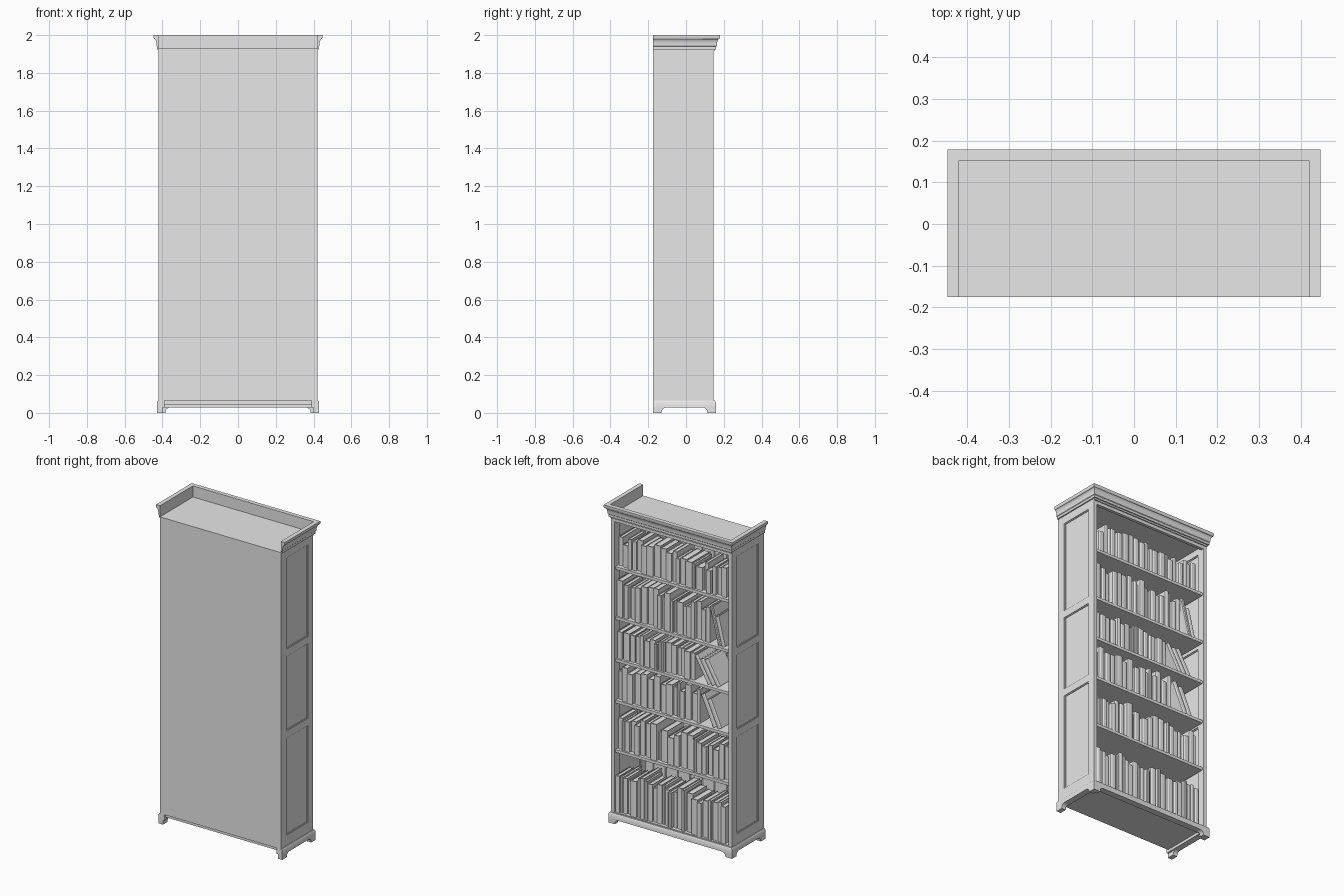
import bpy, bmesh, math, random
from mathutils import Matrix, Vector

random.seed(4)
old = bpy.data.objects.get("Cube")
if old:
    bpy.data.objects.remove(old, do_unlink=True)

GREY = (0.8, 0.8, 0.8, 1)
mat = bpy.data.materials.new("plain_grey")
mat.use_nodes = True
mat.diffuse_color = GREY
mat.node_tree.nodes["Principled BSDF"].inputs["Base Color"].default_value = GREY


def finish(bm, name, smooth=False):
    bmesh.ops.recalc_face_normals(bm, faces=bm.faces[:])
    mesh = bpy.data.meshes.new(name)
    bm.to_mesh(mesh)
    bm.free()
    mesh.materials.append(mat)
    obj = bpy.data.objects.new(name, mesh)
    bpy.context.collection.objects.link(obj)
    if smooth:
        bpy.ops.object.select_all(action='DESELECT')
        obj.select_set(True)
        bpy.context.view_layer.objects.active = obj
        bpy.ops.object.shade_smooth_by_angle(angle=math.radians(35))
    return obj


def add_prism(bm, pts, axis, lo, hi, matrix=None):
    """Extrude a flat outline along an axis from lo to hi."""
    place = {'x': lambda p, q, t: (t, p, q),
             'y': lambda p, q, t: (p, t, q),
             'z': lambda p, q, t: (p, q, t)}[axis]
    m = matrix or Matrix()
    rings = [[bm.verts.new(m @ Vector(place(p, q, t))) for p, q in pts] for t in (lo, hi)]
    n = len(pts)
    bm.faces.new(rings[0])
    bm.faces.new(rings[1])
    for i in range(n):
        j = (i + 1) % n
        bm.faces.new((rings[0][i], rings[0][j], rings[1][j], rings[1][i]))


def add_box(bm, x, y, z, matrix=None):
    rect = [(x[0], y[0]), (x[1], y[0]), (x[1], y[1]), (x[0], y[1])]
    add_prism(bm, rect, 'z', z[0], z[1], matrix)


def box(name, x, y, z):
    bm = bmesh.new()
    add_box(bm, x, y, z)
    return finish(bm, name)


def wrap(name, profile, x, y, back):
    """Sweep a closed (offset, z) profile round three sides with mitred corners."""
    bm = bmesh.new()
    rings = []
    for sx, at_back in ((-1, True), (-1, False), (1, False), (1, True)):
        rings.append([bm.verts.new((sx * (x + o), back if at_back else y + o, z))
                      for o, z in profile])
    n = len(profile)
    for a, b in zip(rings, rings[1:]):
        for i in range(n):
            j = (i + 1) % n
            bm.faces.new((a[i], a[j], b[j], b[i]))
    bm.faces.new(rings[0])
    bm.faces.new(rings[-1])
    return finish(bm, name, smooth=True)


X, BACK, FRONT = 0.42, -0.175, 0.145
INNER = 0.396
BOTTOM, TOP = 0.065, 1.93

# Sides: stiles, rails, thin recessed panels with a bead round each
STILES = (-0.12, 0.095)
PANELS = ((0.13, 0.74), (0.785, 1.255), (1.30, 1.875))
for name, s in (("left", 1), ("right", -1)):
    def span(a, b):
        return tuple(sorted((s * a, s * b)))
    bm = bmesh.new()
    full = span(INNER, X)
    add_box(bm, full, (BACK, STILES[0]), (BOTTOM, TOP))
    add_box(bm, full, (STILES[1], FRONT), (BOTTOM, TOP))
    edges = [BOTTOM] + [z for pair in PANELS for z in pair] + [TOP]
    for lo, hi in zip(edges[::2], edges[1::2]):
        add_box(bm, full, STILES, (lo, hi))
    finish(bm, name + "_side_frame")
    bm = bmesh.new()
    for lo, hi in PANELS:
        add_box(bm, span(INNER + 0.008, X - 0.008), STILES, (lo, hi))
        bead, w = span(INNER + 0.004, X - 0.004), 0.005
        for z in (lo, hi - w):
            add_box(bm, bead, STILES, (z, z + w))
        for y in (STILES[0], STILES[1] - w):
            add_box(bm, bead, (y, y + w), (lo + w, hi - w))
    finish(bm, name + "_side_panels")

# Back made of planks with V grooves on the inner face
inside, groove = BACK + 0.012, 0.004
outline = [(-INNER, BACK), (INNER, BACK), (INNER, inside)]
for k in range(4, -5, -1):
    gx = k * 0.085
    outline += [(gx + groove, inside), (gx, inside - groove), (gx - groove, inside)]
outline.append((-INNER, inside))
bm = bmesh.new()
add_prism(bm, outline, 'z', BOTTOM, TOP)
finish(bm, "back_planks")

# Bottom, top, header rail and shelves
box("bottom_board", (-INNER, INNER), (inside, FRONT), (BOTTOM - 0.02, BOTTOM + 0.005))
box("top_board", (-X, X), (BACK, 0.152), (TOP - 0.015, TOP))
box("header_rail", (-INNER, INNER), (FRONT - 0.02, FRONT), (1.895, TOP - 0.015))
SHELVES = (0.45, 0.76, 1.02, 1.285, 1.60)
for i, z in enumerate(SHELVES):
    box("shelf_%d" % (i + 1), (-INNER, INNER), (inside, 0.135), (z - 0.009, z + 0.009))

# Crown moulding with a cove, open at the rear
crown = [(0, 1.925), (0.008, 1.925), (0.008, 1.94), (0.011, 1.943)]
for k in range(7):
    a = k / 6 * math.pi / 2
    crown.append((0.024 - 0.013 * math.cos(a), 1.943 + 0.037 * math.sin(a)))
crown += [(0.027, 1.985), (0.027, 2.0), (0, 2.0)]
wrap("crown_moulding", crown, X, 0.152, BACK)

# Plinth and bracket feet
wrap("plinth", [(-0.03, 0.028), (0.01, 0.028), (0.01, 0.056),
                (0.004, BOTTOM), (-0.03, BOTTOM)], X, 0.148, BACK)


def bracket(end, d):
    """Foot outline growing from an end in direction d."""
    shape = [(0, 0), (0.045, 0), (0.048, 0.014), (0.054, 0.022), (0.064, 0.028), (0, 0.028)]
    return [(end + d * p, q) for p, q in shape]


for name, s in (("left", 1), ("right", -1)):
    bm = bmesh.new()
    x0, x1 = sorted((s * 0.40, s * 0.43))
    add_prism(bm, bracket(0.158, -1), 'x', x0, x1)
    add_prism(bm, bracket(s * 0.43, -s), 'y', 0.128, 0.158)
    finish(bm, name + "_front_foot")
    bm = bmesh.new()
    add_prism(bm, bracket(BACK, 1), 'x', x0, x1)
    finish(bm, name + "_rear_foot")


def add_book(bm, thick, height, depth, matrix):
    """Hard cover with a rounded spine at y = 0 and a recessed page block."""
    c, round_ = 0.003, 0.004
    cover = [(0, -depth), (0, -round_), (-thick * 0.25, 0), (-thick * 0.75, 0),
             (-thick, -round_), (-thick, -depth), (-thick + c, -depth),
             (-thick + c, -0.008), (-c, -0.008), (-c, -depth)]
    add_prism(bm, cover, 'z', 0, height, matrix)
    add_box(bm, (-thick + c, -c), (-depth + 0.004, -0.008), (0.003, height - 0.004), matrix)


# Rows of books: floor, lowest and highest book, end of upright books, lean, leaning count
ROWS = ((BOTTOM + 0.005, 0.21, 0.26, -0.38, 0, 0),
        (SHELVES[0] + 0.009, 0.17, 0.23, -0.37, 0, 0),
        (SHELVES[1] + 0.009, 0.17, 0.22, -0.18, 24, 2),
        (SHELVES[2] + 0.009, 0.16, 0.19, -0.15, 30, 3),
        (SHELVES[3] + 0.009, 0.18, 0.24, -0.27, 14, 2),
        (SHELVES[4] + 0.009, 0.14, 0.20, -0.37, 0, 0))
for i, (floor, low, high, end, lean, count) in enumerate(ROWS):
    bm = bmesh.new()
    x, base = INNER - 0.004, 0.146 if i == 0 else 0.132
    while x - 0.022 > end:
        thick = min(random.uniform(0.02, 0.045), x - end)
        spine = base - random.uniform(0, 0.025)
        add_book(bm, thick, random.uniform(low, high), random.uniform(0.14, 0.19),
                 Matrix.Translation((x, spine, floor)))
        x -= thick + random.choice((0.001, 0.001, 0.002, 0.008))
    tilt = math.radians(lean)
    pivot = x - high * math.sin(tilt)
    for _ in range(count):
        thick = random.uniform(0.022, 0.03)
        add_book(bm, thick, random.uniform(low, high), 0.16,
                 Matrix.Translation((pivot, base - 0.01, floor)) @ Matrix.Rotation(tilt, 4, 'Y'))
        pivot -= thick / math.cos(tilt) + 0.002
    finish(bm, "books_row_%d" % (i + 1))
